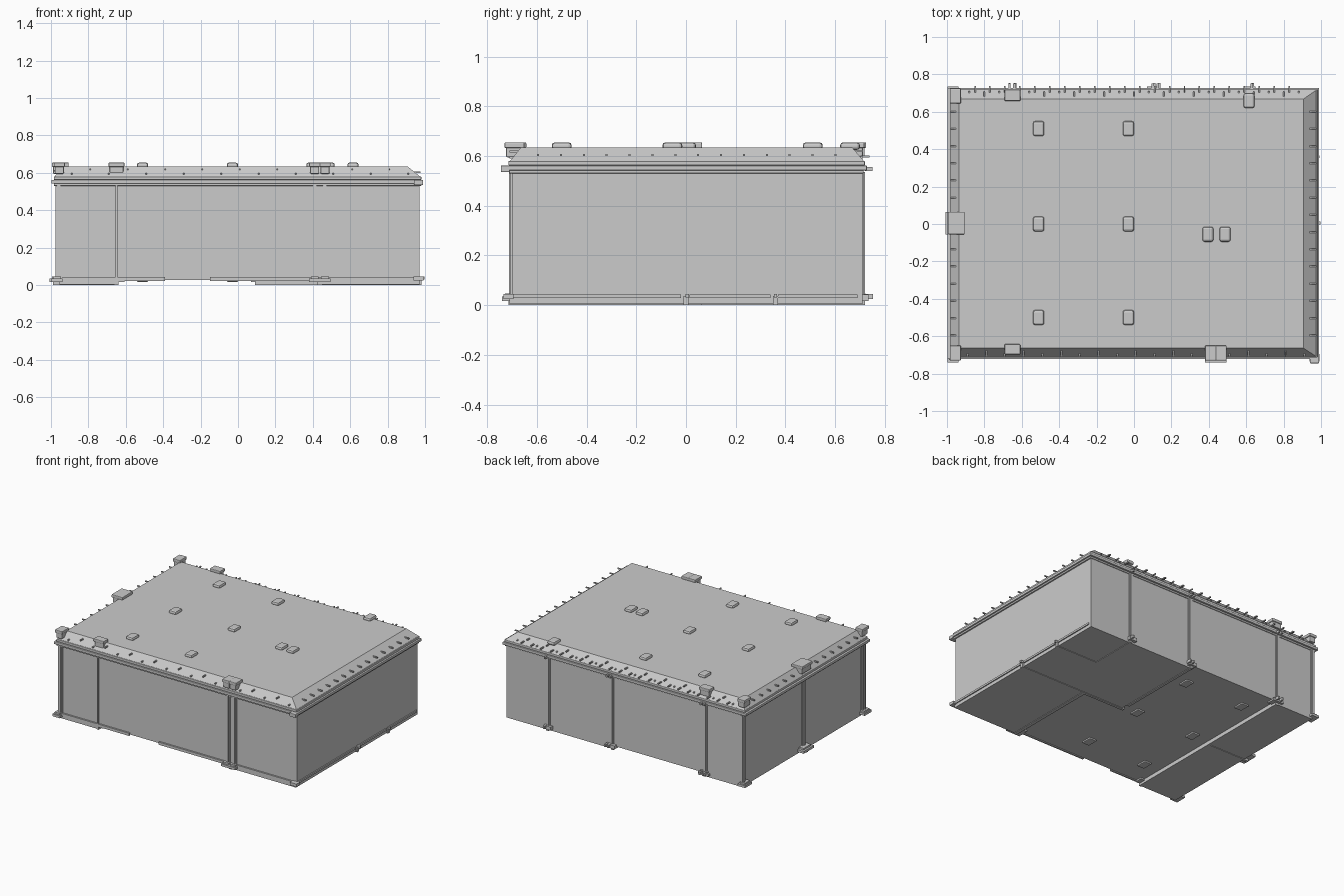
import bpy, bmesh

# Each part is one mesh gathered from simple solids
def part(name, fill, bevel=0):
    bm = bmesh.new()
    fill(bm)
    me = bpy.data.meshes.new(name)
    bm.normal_update()
    bm.to_mesh(me)
    bm.free()
    ob = bpy.data.objects.new(name, me)
    bpy.context.collection.objects.link(ob)
    if bevel:
        m = ob.modifiers.new("bevel", 'BEVEL')
        m.width = bevel
        m.segments = 2
    return ob

def frustum(bm, lo, hi, z0, z1):
    """lo / hi are rectangles (x0, x1, y0, y1) at heights z0 / z1."""
    rings = []
    for (x0, x1, y0, y1), z in ((lo, z0), (hi, z1)):
        rings.append([bm.verts.new(c) for c in
                      ((x0, y0, z), (x1, y0, z), (x1, y1, z), (x0, y1, z))])
    a, b = rings
    bm.faces.new(a[::-1])
    bm.faces.new(b)
    for i in range(4):
        j = (i + 1) % 4
        bm.faces.new((a[i], a[j], b[j], b[i]))

def span(bm, x0, x1, y0, y1, z0, z1):
    frustum(bm, (x0, x1, y0, y1), (x0, x1, y0, y1), z0, z1)

def block(bm, x, y, sx, sy, z0, z1):
    span(bm, x - sx / 2, x + sx / 2, y - sy / 2, y + sy / 2, z0, z1)

L, R, F, B = -0.955, 0.97, -0.70, 0.71

# Walls, with the shallow middle room as main floor level
part("wall_block", lambda bm: span(bm, L, R, F, B, 0.028, 0.54))

# Rooms whose floors sit lower
def low_floors(bm):
    span(bm, L, -0.65, F - 0.01, B, 0.004, 0.035)
    span(bm, 0.44, R, F - 0.01, 0.0, 0.004, 0.035)
    span(bm, 0.11, R, 0.0, B, 0.004, 0.035)
part("lowered_floors", low_floors)

# Beams below the floor
def beams(bm):
    span(bm, -0.66, -0.64, -0.71, 0.71, 0.0, 0.036)
    span(bm, -0.99, -0.66, -0.01, 0.01, 0.0, 0.036)
    span(bm, 0.425, 0.45, -0.715, 0.0, 0.0, 0.036)
    span(bm, 0.09, 0.98, -0.01, 0.01, 0.0, 0.036)
    span(bm, 0.09, 0.11, 0.06, 0.72, 0.0, 0.036)
    span(bm, 0.62, 0.98, 0.35, 0.37, 0.0, 0.036)
    span(bm, 0.62, 0.64, 0.37, 0.72, 0.0, 0.036)
part("floor_beams", beams)

# Base trim around the walls, open at the doorway
def trim(bm):
    for x0, x1 in ((L, -0.39), (-0.15, R)):
        span(bm, x0, x1, F - 0.012, F, 0.022, 0.042)
    for y0, y1 in ((F, -0.02), (0.015, 0.34), (0.37, 0.69)):
        span(bm, R, R + 0.008, y0, y1, 0.028, 0.042)
part("base_trim", trim)

# Eaves and gutter in stepped bands
def eaves(bm):
    span(bm, -0.985, 0.98, -0.712, 0.715, 0.53, 0.545)
    span(bm, -0.998, 0.99, -0.722, 0.728, 0.542, 0.562)
    span(bm, -0.985, 0.98, -0.715, 0.72, 0.562, 0.58)
    block(bm, 0.965, -0.727, 0.05, 0.036, 0.535, 0.562)
part("eaves", eaves, 0.004)

# Hipped roof slab
part("roof", lambda bm: frustum(bm, (-0.985, 0.98, -0.712, 0.72),
                                (-0.935, 0.906, -0.664, 0.668), 0.575, 0.635))

# Rods poking out of the sloped roof edge
def rods(bm):
    t = 0.004
    for i in range(23):
        x = -0.88 + i * 0.08
        z = 0.62 if i % 2 else 0.595
        block(bm, x, 0.697, 2 * t, 0.03, z - t, z + t)
        if x < 0.85:
            block(bm, x + 0.03, 0.72, 2 * t, 0.036, 0.595, 0.603)
    for i in range(19):
        x = -0.89 + i * 0.1
        z = 0.618 if i % 2 else 0.594
        block(bm, x, -0.693, 2 * t, 0.034, z - t, z + t)
    for i in range(14):
        y = -0.595 + i * 0.092
        block(bm, -0.966, y, 0.034, 2 * t, 0.606, 0.614)
        block(bm, 0.957, y, 0.036, 2 * t, 0.6, 0.608)
part("roof_rods", rods)

# Flat pads above the inner posts, and matching pads under the middle room
inner = [(x, y) for x in (-0.51, -0.03) for y in (-0.5, 0.0, 0.51)]

def roof_pads(bm):
    for x, y in inner + [(0.395, -0.055), (0.487, -0.055), (0.615, 0.66)]:
        block(bm, x, y, 0.06, 0.08, 0.625, 0.655)
part("roof_pads", roof_pads, 0.012)

def floor_pads(bm):
    for x, y in inner:
        block(bm, x, y, 0.06, 0.08, 0.017, 0.032)
part("floor_pads", floor_pads, 0.005)

# Caps and feet of the posts standing at the outer walls: x, y, width, depth
outer = [(-0.955, -0.69, 0.06, 0.08), (-0.955, 0.685, 0.06, 0.08),
         (-0.65, -0.67, 0.085, 0.055), (-0.65, 0.688, 0.085, 0.06),
         (-0.95, 0.005, 0.09, 0.12),
         (0.41, -0.69, 0.06, 0.08), (0.465, -0.69, 0.06, 0.08)]

def caps(bm):
    for x, y, w, d in outer:
        block(bm, x, y, w - 0.012, d - 0.012, 0.595, 0.64)
        block(bm, x, y, w, d, 0.632, 0.655)
part("post_caps", caps, 0.005)

def feet(bm):
    for x, y, w, d in outer:
        dx = -0.012 if x < -0.9 else 0
        dy = 0.01 * (y > 0.1) - 0.01 * (y < -0.1)
        block(bm, x + dx, y + dy, w, d, 0.017, 0.034)
        block(bm, x + dx, y + dy, w * 0.7, d * 0.7, 0.03, 0.046)
    for x in (0.1, 0.62):
        block(bm, x, 0.705, 0.06, 0.06, 0.017, 0.042)
    for x in (-0.665, -0.635, 0.11, 0.135, 0.635):
        block(bm, x, 0.735, 0.012, 0.036, 0.024, 0.045)
    block(bm, 0.965, -0.715, 0.055, 0.04, 0.024, 0.045)
    block(bm, 0.982, 0.005, 0.03, 0.015, 0.03, 0.045)
    block(bm, 0.982, 0.36, 0.02, 0.012, 0.03, 0.045)
part("post_feet", feet)

# Vertical posts on the walls, each a wide strip with a raised centre
def posts(bm):
    for x in (-0.958, 0.41, 0.463):
        block(bm, x, F, 0.036, 0.012, 0.04, 0.535)
        block(bm, x, F, 0.018, 0.026, 0.04, 0.535)
    block(bm, -0.65, F, 0.01, 0.022, 0.02, 0.55)
    for x in (-0.958, -0.655, 0.107, 0.625):
        block(bm, x, B, 0.032, 0.01, 0.04, 0.535)
        block(bm, x, B, 0.014, 0.02, 0.04, 0.535)
    for y in (F + 0.01, 0.0, B - 0.01):
        block(bm, L, y, 0.014, 0.036, 0.04, 0.535)
        block(bm, L, y, 0.028, 0.018, 0.04, 0.535)
part("wall_posts", posts)

# Small overflow spouts above the rear posts
def spouts(bm):
    for x in (-0.665, -0.64, 0.1, 0.125, 0.63):
        block(bm, x, 0.735, 0.012, 0.03, 0.54, 0.556)
part("rear_spouts", spouts)
